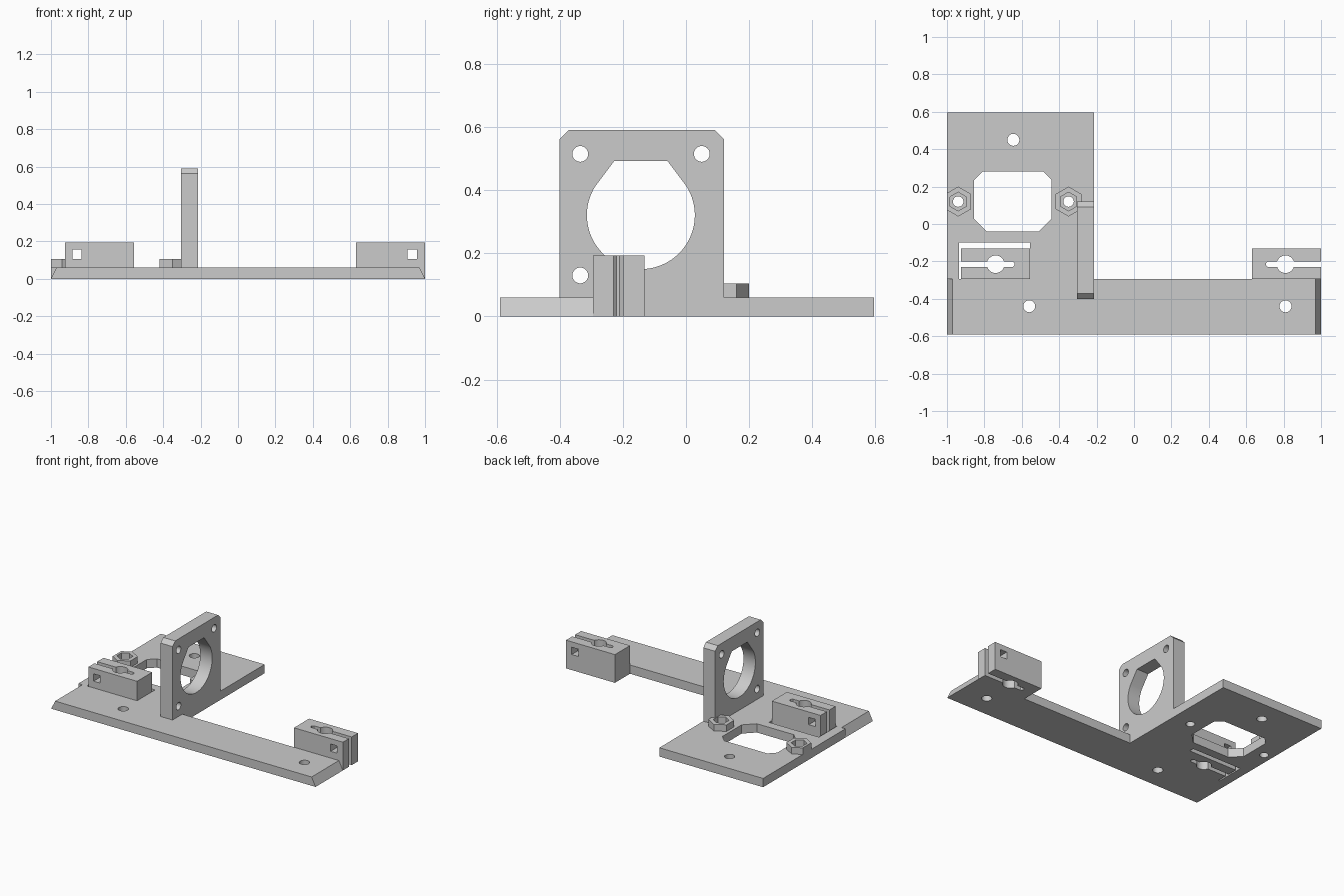
import bpy, bmesh
from math import cos, sin, radians

default = bpy.data.objects.get("Cube")
if default:
    bpy.data.objects.remove(default, do_unlink=True)

grey = bpy.data.materials.new("plain_grey")
grey.use_nodes = True
grey.diffuse_color = (0.6, 0.6, 0.6, 1)
grey.node_tree.nodes["Principled BSDF"].inputs["Base Color"].default_value = (0.6, 0.6, 0.6, 1)

PLACE = {
    "x": lambda u, v, w: (w, u, v),
    "y": lambda u, v, w: (u, w, v),
    "z": lambda u, v, w: (u, v, w),
}


def prism(name, outline, axis, lo, hi):
    """Extrude a 2D outline along an axis from lo to hi."""
    bm = bmesh.new()
    ends = [[bm.verts.new(PLACE[axis](u, v, w)) for u, v in outline] for w in (lo, hi)]
    bm.faces.new(ends[0])
    bm.faces.new(ends[1])
    n = len(outline)
    for i in range(n):
        j = (i + 1) % n
        bm.faces.new((ends[0][i], ends[0][j], ends[1][j], ends[1][i]))
    bmesh.ops.recalc_face_normals(bm, faces=bm.faces)
    mesh = bpy.data.meshes.new(name)
    bm.to_mesh(mesh)
    bm.free()
    mesh.materials.append(grey)
    obj = bpy.data.objects.new(name, mesh)
    bpy.context.collection.objects.link(obj)
    return obj


def rect(u0, u1, v0, v1):
    return [(u0, v0), (u1, v0), (u1, v1), (u0, v1)]


def octagon(u0, u1, v0, v1, low, high):
    """Rectangle with chamfered lower and upper corners."""
    return [(u0 + low, v0), (u1 - low, v0), (u1, v0 + low), (u1, v1 - high),
            (u1 - high, v1), (u0 + high, v1), (u0, v1 - high), (u0, v0 + low)]


def ring(u, v, r, sides=40, start=0):
    step = 360 / sides
    return [(u + r * cos(radians(start + i * step)),
             v + r * sin(radians(start + i * step))) for i in range(sides)]


def cut(obj, outline, axis, lo, hi):
    """Subtract a prism from the object."""
    cutter = prism("cutter", outline, axis, lo, hi)
    cutter.hide_render = True
    mod = obj.modifiers.new("cut", "BOOLEAN")
    mod.operation = "DIFFERENCE"
    mod.solver = "EXACT"
    mod.object = cutter
    bpy.ops.object.select_all(action="DESELECT")
    bpy.context.view_layer.objects.active = obj
    obj.select_set(True)
    bpy.ops.object.modifier_apply(modifier=mod.name)
    bpy.data.objects.remove(cutter, do_unlink=True)


THICK = 0.06      # base thickness
STEP = -0.295     # back edge of the front strip
SIDE = -0.215     # right-hand edge of the rear plate
BOSS_Y = 0.12
bosses = {"outer": -0.94, "inner": -0.35}
parts = []

# L-shaped base with sloped strip ends, window, clamp opening and screw holes
base = prism("base_plate", [(-1, -0.59), (1, -0.59), (1, STEP), (SIDE, STEP),
                            (SIDE, 0.595), (-1, 0.595)], "z", 0, THICK)
parts.append(base)
for s in (-1, 1):
    cut(base, [(s, 0), (s * 0.94, 0.12), (s * 1.1, 0.12), (s * 1.1, 0)], "y", -0.7, STEP)
cut(base, octagon(-0.855, -0.44, -0.04, 0.28, 0.068, 0.045), "z", -0.1, 0.2)
cut(base, rect(-0.935, -0.557, STEP, -0.1), "z", -0.1, 0.2)
holes = [(-0.645, 0.45), (-0.56, -0.44), (0.81, -0.44)]
for x, y in holes:
    cut(base, ring(x, y, 0.032), "z", -0.1, 0.2)
for x in bosses.values():
    cut(base, ring(x, BOSS_Y, 0.028), "z", -0.1, 0.2)

# Hexagonal nut holders, trimmed at the base edge
for label, x in bosses.items():
    boss = prism(label + "_nut_holder", ring(x, BOSS_Y, 0.08, 6, 30), "z", THICK, 0.105)
    cut(boss, ring(x, BOSS_Y, 0.05, 6, 30), "z", 0, 0.2)
    if x < -0.93:
        cut(boss, rect(-1.2, -1, -0.1, 0.4), "z", 0, 0.2)
    parts.append(boss)

# Upright motor plate with a flat-topped opening
plate = prism("motor_plate", [(-0.4, THICK), (0.12, THICK), (0.12, 0.562), (0.092, 0.59),
                              (-0.372, 0.59), (-0.4, 0.562)], "x", -0.305, SIDE)
cy, cz, r = -0.143, 0.321, 0.171
arc = [(cy + r * cos(radians(a)), cz + r * sin(radians(a))) for a in range(148, 393, 4)]
cut(plate, arc + [(cy + 0.084, 0.493), (cy - 0.084, 0.493)], "x", -0.5, 0)
for y, z in [(-0.335, 0.515), (0.05, 0.515), (-0.335, 0.13)]:
    cut(plate, ring(y, z, 0.025), "x", -0.5, 0)
parts.append(plate)


def rod_clamp(name, x0, x1, hole_x, slot, screw_x):
    """Split block with a rod bore, a slot open at one end and a square screw hole."""
    block = prism(name, rect(x0, x1, STEP, -0.132), "z", 0, 0.193)
    tip, mouth = slot
    d = 0.01 if mouth > tip else -0.01
    mid, half = -0.215, 0.015
    cut(block, [(tip, mid - half + 0.01), (tip + d, mid - half), (mouth, mid - half),
                (mouth, mid + half), (tip + d, mid + half), (tip, mid + half - 0.01)],
        "z", -0.1, 0.3)
    cut(block, ring(hole_x, mid, 0.047), "z", -0.1, 0.3)
    cut(block, rect(screw_x - 0.025, screw_x + 0.025, 0.106, 0.156), "y", -0.5, 0)
    parts.append(block)


rod_clamp("right_rod_clamp", -0.925, -0.557, -0.74, (-0.638, -1.1), -0.861)
rod_clamp("left_rod_clamp", 0.63, 1.0, 0.81, (0.705, 1.1), 0.932)

# Smooth the bores while keeping edges sharp
bpy.ops.object.select_all(action="DESELECT")
for obj in parts:
    obj.select_set(True)
bpy.context.view_layer.objects.active = base
bpy.ops.object.shade_smooth_by_angle(angle=radians(25))
